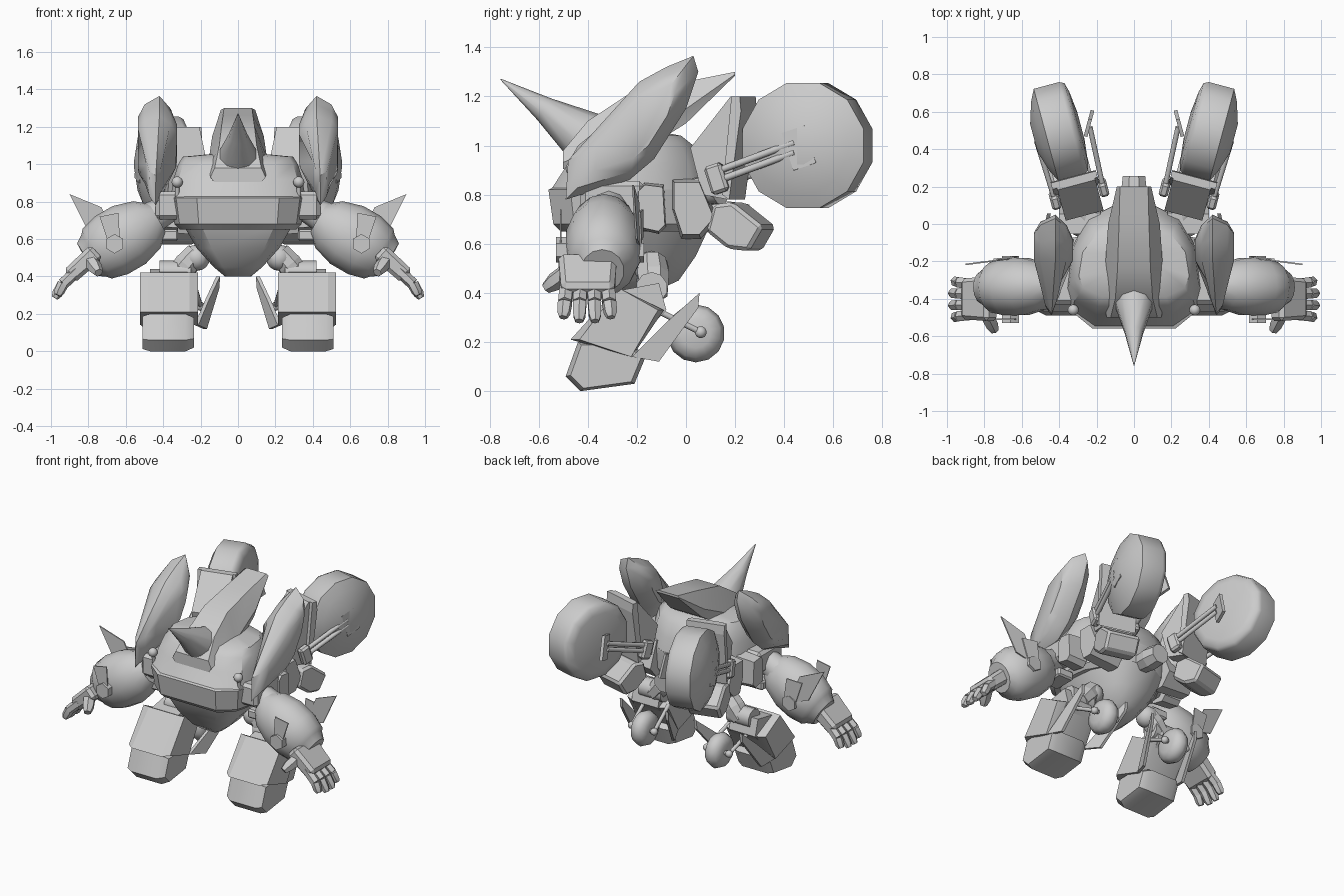
import bpy, bmesh, math
from mathutils import Vector, Matrix

cube = bpy.data.objects.get("Cube")
if cube:
    bpy.data.objects.remove(cube, do_unlink=True)

grey = bpy.data.materials.new("plain_grey")
grey.use_nodes = True
grey.diffuse_color = (0.6, 0.6, 0.6, 1)
grey.node_tree.nodes["Principled BSDF"].inputs["Base Color"].default_value = (0.6, 0.6, 0.6, 1)


def finish(name, bm, mirror=True, smooth=0, bevel=0):
    bmesh.ops.recalc_face_normals(bm, faces=bm.faces)
    me = bpy.data.meshes.new(name)
    bm.to_mesh(me)
    bm.free()
    ob = bpy.data.objects.new(name, me)
    bpy.context.collection.objects.link(ob)
    me.materials.append(grey)
    if bevel:
        m = ob.modifiers.new("Bevel", "BEVEL")
        m.width, m.segments = bevel, 1
    if mirror:
        ob.modifiers.new("Mirror", "MIRROR")
    if smooth:
        bpy.ops.object.select_all(action='DESELECT')
        ob.select_set(True)
        bpy.context.view_layer.objects.active = ob
        bpy.ops.object.shade_smooth_by_angle(angle=math.radians(smooth))
    return ob


def loft(name, rings, **kw):
    """Skin a list of equal-length point rings and cap both ends."""
    bm = bmesh.new()
    vs = [[bm.verts.new(p) for p in r] for r in rings]
    n = len(rings[0])
    for a, b in zip(vs, vs[1:]):
        for i in range(n):
            bm.faces.new((a[i], a[(i + 1) % n], b[(i + 1) % n], b[i]))
    bm.faces.new(vs[0])
    bm.faces.new(vs[-1])
    return finish(name, bm, **kw)


def side_plate(name, pts, x0, x1, inset=1.0, **kw):
    """Extrude a (y, z) outline along x, optionally shrinking the outer face."""
    cy, cz = (sum(c) / len(pts) for c in zip(*pts))
    outer = [(x1, cy + (y - cy) * inset, cz + (z - cz) * inset) for y, z in pts]
    return loft(name, [[(x0, y, z) for y, z in pts], outer], **kw)


def lathe(name, a, b, profile, sides=12, flat=1.0, **kw):
    """Turn (position 0-1, radius) stations about the line a-b."""
    a, b = Vector(a), Vector(b)
    d = b - a
    u = d.cross(Vector((0, 0, 1)))
    u = (u if u.length > 1e-4 else Vector((1, 0, 0))).normalized()
    v = d.cross(u).normalized()
    rings = [[a + d * t + r * (math.cos(k) * u * flat + math.sin(k) * v)
              for k in (math.tau * (i + .5) / sides for i in range(sides))] for t, r in profile]
    return loft(name, rings, **kw)


def rod(name, a, b, r, sides=8, **kw):
    return lathe(name, a, b, [(0, r), (1, r)], sides, smooth=50, **kw)


def ball(name, c, r, **kw):
    bm = bmesh.new()
    bmesh.ops.create_uvsphere(bm, u_segments=12, v_segments=8, radius=r,
                              matrix=Matrix.Translation(c))
    return finish(name, bm, smooth=60, **kw)


def box(name, c, size, rot=(0, 0, 0), taper=1.0, **kw):
    """Box turned by degrees about x, y, z; taper narrows its lower end."""
    bm = bmesh.new()
    bmesh.ops.create_cube(bm, size=1)
    for v in bm.verts:
        k = taper if v.co.z < 0 else 1
        v.co = Vector((v.co.x * size[0] * k, v.co.y * size[1] * k, v.co.z * size[2]))
    for ang, ax in zip(rot, "XYZ"):
        bm.transform(Matrix.Rotation(math.radians(ang), 4, ax))
    bm.transform(Matrix.Translation(c))
    return finish(name, bm, **kw)


def body_ring(z, w, yf, yb, fw):
    """Rounded-back torso section with a flat front of half width fw."""
    m = yf + (yb - yf) * .3
    half = [(fw, yf), (w * .92, yf + (m - yf) * .45), (w, m), (w * .93, m + (yb - m) * .5),
            (w * .68, m + (yb - m) * .85), (w * .3, yb)]
    return [(x, y, z) for x, y in half] + [(-x, y, z) for x, y in reversed(half)]


# Torso: belly bowl, bumper band and chest with a low crown
loft("belly", [body_ring(*r) for r in (
    (.40, .07, -.32, -.14, .05), (.45, .13, -.38, -.03, .08), (.55, .22, -.45, .04, .14),
    (.68, .295, -.50, .10, .20))], mirror=False, smooth=40)
loft("bumper_band", [body_ring(*r) for r in (
    (.65, .31, -.51, .06, .20), (.68, .34, -.54, .09, .21), (.82, .36, -.56, .10, .22),
    (.83, .35, -.54, .10, .21))], mirror=False, smooth=30)
loft("chest", [body_ring(*r) for r in (
    (.82, .36, -.55, .10, .21), (.92, .345, -.485, .07, .20), (1.0, .32, -.44, .03, .19),
    (1.04, .295, -.39, -.02, .17), (1.055, .14, -.28, -.1, .1))], mirror=False, smooth=35)

# Hood rising to the rear, with the horn on its nose


def hood_ring(y, zb, zt, wb, wt):
    zm = zb + (zt - zb) * .35
    half = [(wb, zb), (wb * 1.15, zm), (wt, zt)]
    return [(x, y, z) for x, z in half] + [(-x, y, z) for x, z in reversed(half)]


loft("hood", [hood_ring(*r) for r in (
    (-.50, .905, .98, .128, .125), (-.40, .91, 1.10, .138, .10), (-.24, .94, 1.205, .135, .088),
    (.0, 1.09, 1.26, .12, .08), (.20, 1.285, 1.30, .08, .075))], mirror=False, smooth=25)
lathe("horn", (0, -.36, 1.00), (0, -.755, 1.27), [(0, .125), (.1, .115), (.55, .052), (1, .002)],
      10, smooth=50, mirror=False)
lathe("rear_exhaust", (0, .04, .71), (0, .255, .70), [(0, .06), (.6, .075), (1, .065)], 8, mirror=False)

# Side fins: lens-like, with a narrow front and a pointed rear peak
fin = [(-.49, .78), (-.48, .94), (-.19, 1.26), (-.08, 1.32), (.03, 1.365), (.05, 1.30),
       (.0, 1.15), (-.13, .945), (-.23, .86)]


def fin_ring(x, k):
    """Fin outline scaled about its middle, pinched towards x = 0.45 at the front."""
    return [(x + (.455 - x) * .6 * max(0, -.2 - y) / .3, -.19 + (y + .19) * k,
             1.08 + (z - 1.08) * k) for y, z in fin]


loft("side_fin", [fin_ring(.325, .45), fin_ring(.36, .76), fin_ring(.42, 1), fin_ring(.50, .84),
                  fin_ring(.535, .6)], smooth=40)

# Shoulders and brackets
ball("chest_stud", (.325, -.46, .905), .03)
rod("stud_post", (.325, -.46, .90), (.325, -.44, .80), .012)
box("shoulder_block", (.37, -.30, .78), (.14, .26, .15), bevel=.02)
side_plate("shoulder_cover", [(-.20, .82), (-.17, .85), (-.09, .84), (-.08, .67), (-.11, .64), (-.20, .66)],
           .32, .45, .9)
box("waist_bracket", (.38, -.28, .62), (.12, .16, .06), bevel=.01)

# Arms
lathe("upper_arm", (.34, -.31, .78), (.56, -.32, .66), [(0, .07), (.5, .085), (1, .12)], 10, smooth=50)
lathe("forearm", (.43, -.33, .71), (.81, -.34, .49),
      [(0, .09), (.15, .145), (.4, .178), (.65, .178), (.85, .155), (.9, .13), (1, .10)],
      14, flat=.88, smooth=35)
rod("elbow_bolt", (.66, -.53, .575), (.66, -.17, .575), .052, 6)


def blade(name, y, lean, pts):
    loft(name, [[(x, y + d + lean * (x - .66), z) for x, z in pts] for d in (-.004, .004)])


blade("rear_long_blade", -.185, -.13, [(.64, .57), (.79, .62), (.90, .84), (.73, .77)])
blade("rear_short_blade", -.18, -.1, [(.62, .58), (.70, .57), (.75, .73), (.64, .74)])
blade("front_blade", -.51, 0, [(.63, .58), (.69, .57), (.74, .72), (.64, .74)])

# Hands
box("palm", (.83, -.40, .465), (.10, .24, .20), rot=(0, -48, 0), taper=.9, bevel=.02)
for i in range(4):
    y = -.485 + i * .055
    spread = (i - 1.5) * .005
    reach = .015 if i in (1, 2) else 0
    mid = (.935, y + spread, .36)
    lathe(f"finger_{i + 1}", (.86, y, .43), mid, [(0, .032), (1, .031)], 6, smooth=50)
    lathe(f"fingertip_{i + 1}", mid, (.965 + reach, y + 2 * spread, .30 - reach),
          [(0, .031), (.7, .028), (1, .018)], 6, smooth=50)
lathe("thumb", (.80, -.46, .50), (.745, -.57, .42), [(0, .04), (.7, .038), (1, .024)], 6, smooth=50)

# Legs
ball("hip", (.22, -.14, .50), .07)
lathe("thigh", (.22, -.14, .53), (.33, -.13, .40), [(0, .06), (.5, .07), (1, .06)], 8)
rod("knee", (.25, -.14, .42), (.42, -.14, .42), .065, 10)
side_plate("shin_core", [(-.27, .41), (-.42, .20), (-.24, .16), (-.08, .33), (-.11, .44)], .27, .47)
shin = [(-.28, .42), (-.47, .21), (-.22, .14), (-.09, .33)]
cuts = [(.215, .18), (.26, .0), (.48, .0), (.525, .16)]
loft("shin_armour", [[(x, -.24 + (y + .24) * (1 - k), z) for y, z in shin] for x, k in cuts], smooth=20)
foot = [(-.44, .20), (-.49, .06), (-.43, 0), (-.21, .03), (-.16, .15), (-.25, .20)]
loft("foot", [[(x, -.32 + (y + .32) * k, .1 + (z - .1) * k) for y, z in foot]
              for x, k in ((.235, .8), (.28, 1), (.47, 1), (.51, .88))], smooth=40)

# Calf flaps converge on the inner and outer sides behind the shin
flap = [(-.22, .14), (-.11, .12), (.05, .34), (.055, .40), (-.08, .28)]
for label, x, slope in (("inner", .212, -.42), ("outer", .50, -.2)):
    loft(f"{label}_calf_flap", [[(x + d + slope * (y + .22), y, z) for y, z in flap] for d in (0, .02)])

# Small calf wheels
lathe("calf_wheel", (.225, .04, .235), (.34, .04, .235),
      [(0, .06), (.15, .10), (.5, .118), (.85, .10), (1, .06)], 14, smooth=50)
for x, label in ((.20, "inner"), (.37, "outer")):
    rod(f"{label}_calf_strut", (x + .03, -.14, .34), (x, .06, .24), .013)
    ball(f"{label}_axle_knob", (x, .06, .24), .024)
rod("calf_axle", (.20, .06, .24), (.37, .06, .24), .014)

# Rear wheels on swept forks; local frame: side along the axle, back along the sweep
hub = Vector((.40, .495, 1.0))
axle = Vector((.966, -.259, 0))
sweep = Vector((.259, .966, 0))


def on_wheel(side, back, up):
    return hub + axle * side + sweep * back + Vector((0, 0, up))


lathe("rear_wheel", on_wheel(-.12, 0, 0), on_wheel(.14, 0, 0),
      [(0, .08), (.05, .20), (.1, .25), (.2, .264), (.74, .264), (.86, .20), (1, .08)], 12, smooth=60)
for s, label, turn in ((-.165, "inner", 15), (.13, "outer", -15)):
    for up in (-.018, .022):
        rod(f"{label}_fork_rod_{'low' if up < 0 else 'high'}",
            on_wheel(s * .9, -.36, up - .13), on_wheel(s, -.02, up - .01), .015)
    box(f"{label}_fork_foot", on_wheel(s * .9, -.35, -.135), (.05, .075, .12), rot=(18, 0, -15), bevel=.012)
    box(f"{label}_hub_plate", on_wheel(s, .0, -.01), (.02, .10, .16), rot=(18, 0, turn))


def slab(name, pts, s0, s1, **kw):
    """Extrude a (back, up) outline across the wheel frame."""
    loft(name, [[on_wheel(s, b, u) for b, u in pts] for s in (s0, s1)], **kw)


slab("wheel_guard", [(-.30, .20), (-.27, .20), (-.26, .14), (-.31, -.22), (-.42, -.20), (-.47, -.01)],
     -.12, .09)
slab("guard_lip", [(-.29, .20), (-.255, .20), (-.25, .14), (-.30, -.22), (-.33, -.20)], -.135, .115)
slab("guard_skid", [(-.37, -.24), (-.29, -.23), (-.16, -.33), (-.22, -.43), (-.31, -.42), (-.40, -.35)],
     -.11, .11, bevel=.015)
side_plate("wheel_mount", [(-.06, .87), (.06, .87), (.13, .70), (.06, .62), (-.02, .62), (-.06, .74)],
           .18, .40, .85)
rod("mount_arm", (.20, -.02, .80), (.34, .14, .82), .06, 8)
